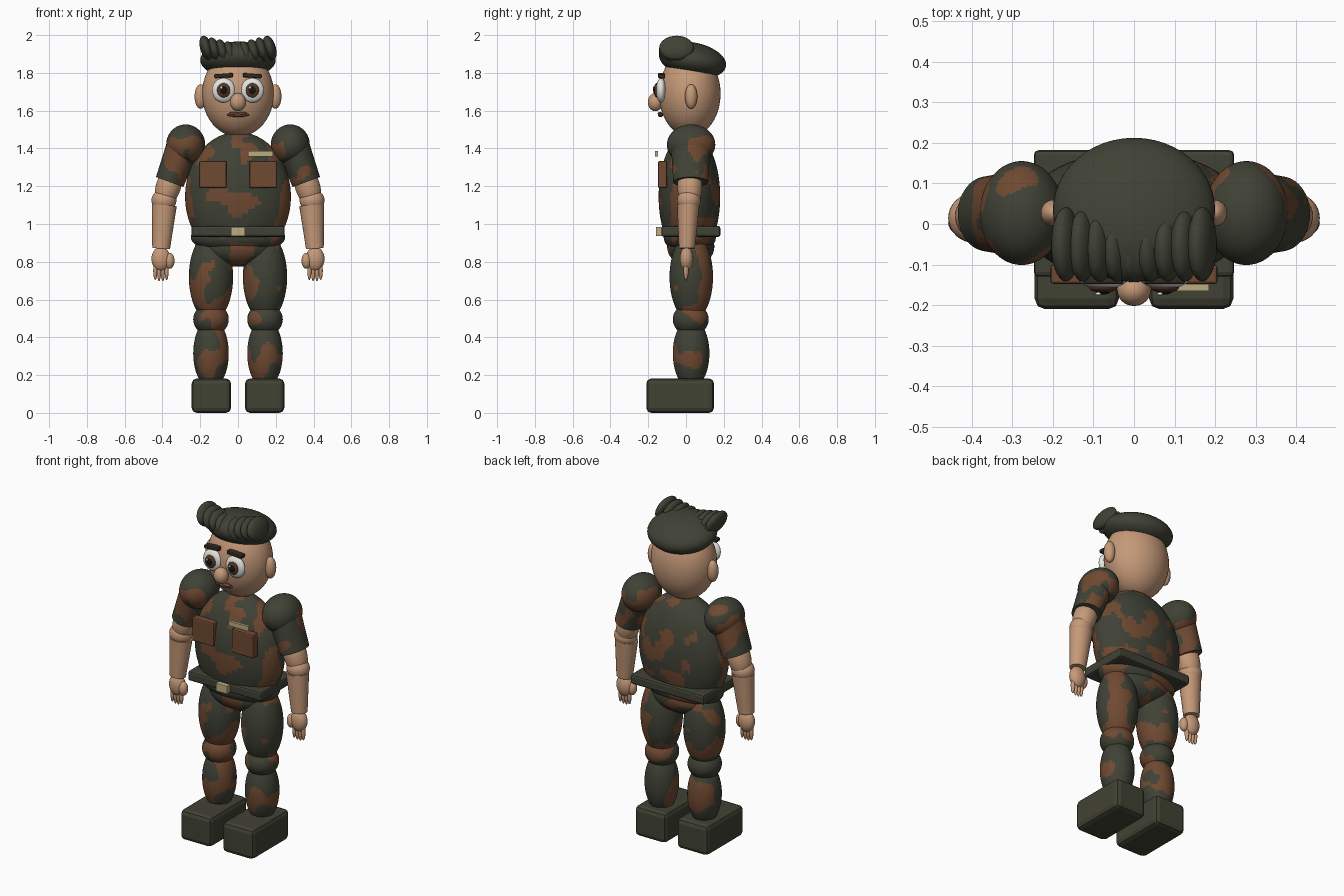
import bpy, bmesh, math
from mathutils import Matrix, Vector, Euler, noise

cube = bpy.data.objects.get("Cube")
if cube:
    bpy.data.objects.remove(cube)


def material(name, rgb):
    m = bpy.data.materials.new(name)
    m.use_nodes = True
    m.diffuse_color = (*rgb, 1)
    m.node_tree.nodes["Principled BSDF"].inputs["Base Color"].default_value = (*rgb, 1)
    return m


GREEN = material("dark green cloth", (.051, .054, .036))
BROWN = material("brown cloth", (.16, .067, .031))
BOOT = material("boot olive", (.053, .054, .034))
SKIN = material("skin", (.56, .32, .19))
TAN = material("tan", (.50, .42, .23))
WHITE = material("eye white", (.78, .78, .76))
IRIS = material("iris brown", (.085, .04, .02))
BLACK = material("pupil black", (.008, .007, .006))
BROW = material("brow brown", (.035, .022, .015))
LIP = material("lip brown", (.14, .06, .035))

# Larger brown patches of the uniform: centre and radius
PATCHES = [((.03, -.14, 1.09), .10), ((.26, -.03, 1.15), .09), ((.09, -.08, 1.40), .06),
           ((-.26, -.03, 1.1), .08), ((.2, .13, 1.3), .12), ((-.33, -.06, 1.33), .07),
           ((0, -.1, .84), .1)]


def camo(p):
    """True where the cloth is brown."""
    value = noise.noise(p * 8 + Vector((3.1, 7.7, 1.3))) + .3 * noise.noise(p * 19)
    for centre, radius in PATCHES:
        value += .5 * max(0, 1 - (p - Vector(centre)).length / radius)
    return value > .15


def finish(name, bm, mat, smooth=True):
    me = bpy.data.meshes.new(name)
    mats = [GREEN, BROWN] if mat == "camo" else [mat]
    for m in mats:
        me.materials.append(m)
    bmesh.ops.recalc_face_normals(bm, faces=bm.faces)
    for f in bm.faces:
        f.smooth = smooth
        if mat == "camo":
            f.material_index = int(camo(f.calc_center_median()))
    bm.to_mesh(me)
    bm.free()
    ob = bpy.data.objects.new(name, me)
    bpy.context.collection.objects.link(ob)
    return ob


def place(loc, size, rot=(0, 0, 0)):
    return Matrix.LocRotScale(Vector(loc), Euler(rot), Vector(size))


def ball(name, loc, radii, mat, rot=(0, 0, 0), seg=32):
    bm = bmesh.new()
    if mat == "camo":
        seg = 96
    bmesh.ops.create_uvsphere(bm, u_segments=seg, v_segments=seg // 2, radius=1,
                              matrix=place(loc, radii, rot))
    return finish(name, bm, mat)


def box(name, lo, hi, mat, bevel=.0, rot=(0, 0, 0)):
    lo, hi = Vector(lo), Vector(hi)
    bm = bmesh.new()
    bmesh.ops.create_cube(bm, size=1, matrix=place((lo + hi) / 2, hi - lo, rot))
    if bevel:
        bmesh.ops.bevel(bm, geom=bm.edges[:], offset=bevel, segments=2,
                        profile=.5, affect='EDGES')
    return finish(name, bm, mat, smooth=False)


def tube(name, a, b, ra, rb, mat, depth=1.0, rings=1):
    """Tapered limb section from a to b; depth widens it along y."""
    a, b = Vector(a), Vector(b)
    axis = b - a
    frame = Matrix.Translation(a) @ Matrix.Diagonal((1, 1, 1, 1))
    side = Vector((0, 1, 0)).cross(axis).normalized()
    seg = 48 if mat == "camo" else 24
    bm = bmesh.new()
    loops = []
    for i in range(rings + 1):
        t = i / rings
        r = ra + (rb - ra) * t
        loops.append([bm.verts.new(frame @ (axis * t + side * r * math.cos(u)
                      + Vector((0, depth * r * math.sin(u), 0))))
                      for u in (math.tau * k / seg for k in range(seg))])
    for p, q in zip(loops, loops[1:]):
        for k in range(seg):
            n = (k + 1) % seg
            bm.faces.new((p[k], p[n], q[n], q[k]))
    for ends in (loops[0], loops[-1]):
        bm.faces.new(ends)
    ob = finish(name, bm, mat)
    for o in bpy.context.selected_objects:
        o.select_set(False)
    bpy.context.view_layer.objects.active = ob
    ob.select_set(True)
    bpy.ops.object.shade_smooth_by_angle(angle=math.radians(40))
    return ob


# Trunk
ball("torso", (0, .018, 1.145), (.28, .163, .342), "camo")
ball("hips", (0, .02, .93), (.25, .138, .09), "camo")
ball("crotch", (0, .025, .88), (.2, .125, .105), "camo")
box("belt", (-.247, -.13, .932), (.247, .182, .99), GREEN, .012)
box("buckle", (-.038, -.16, .936), (.038, -.13, .985), TAN, .003)
box("name_tape", (.053, -.165, 1.358), (.185, -.148, 1.386), TAN)

# Head and face
ball("head", (0, .02, 1.69), (.19, .163, .228), SKIN, seg=48)
ball("nose", (0, -.162, 1.645), (.042, .04, .048), SKIN)
ball("mouth", (0, -.135, 1.578), (.058, .014, .012), LIP)
for s in (-1, 1):
    ball("mouth_bump", (s * .022, -.138, 1.585), (.026, .012, .009), LIP)

# Cap and the swept row of locks over the forehead
ball("cap", (0, .035, 1.868), (.2, .18, .093), GREEN, (math.radians(-11), 0, 0), 48)
for i in range(9):
    x = -.168 + .042 * i
    edge = min(1, abs(x) / .168)
    ball("lock", (x, -.065 + .015 * edge, 1.897 + .035 * edge),
         (.032, .078 + .014 * edge, .062 + .005 * edge), GREEN, (0, math.radians(-17), 0))

for s, side in ((-1, "right_"), (1, "left_")):
    # Face sides
    ball(side + "ear", (s * .198, .027, 1.675), (.032, .033, .065), SKIN)
    ball(side + "eye", (s * .076, -.132, 1.708), (.062, .028, .065), WHITE)
    ball(side + "iris", (s * .076, -.157, 1.708), (.035, .012, .038), IRIS)
    ball(side + "pupil", (s * .076, -.167, 1.708), (.017, .007, .019), BLACK)
    ball(side + "glint", (s * .076 - .012, -.172, 1.722), (.007, .004, .007), WHITE, seg=12)
    box(side + "brow", (s * .076 - .05, -.148, 1.774), (s * .076 + .05, -.11, 1.796),
        BROW, .006, (0, s * math.radians(4), 0))

    # Chest pocket with a flap
    box(side + "pocket", (s * .133 - .073, -.148, 1.19), (s * .133 + .073, -.1, 1.333),
        BROWN, .008)

    # Sleeve
    ball(side + "shoulder", (s * .277, .027, 1.42), (.103, .128, .107), "camo")
    tube(side + "sleeve", (s * .285, .025, 1.43), (s * .362, .025, 1.222),
         .088, .077, "camo", 1.2, 24)

    # Bare arm
    ball(side + "upper_arm", (s * .368, .02, 1.2), (.066, .066, .12), SKIN,
         (0, -s * math.radians(18), 0))
    ball(side + "elbow", (s * .392, .015, 1.125), (.066, .062, .06), SKIN)
    tube(side + "forearm", (s * .39, .012, 1.1), (s * .407, .005, .87),
         .066, .047, SKIN, .9, 4)

    # Hand
    ball(side + "palm", (s * .408, .003, .815), (.05, .036, .065), SKIN)
    ball(side + "thumb", (s * .362, -.005, .805), (.026, .026, .042), SKIN)
    for i in range(4):
        x = s * (.378 + .02 * i)
        length = .05 if i in (0, 3) else .056
        ball(side + "finger", (x, 0, .753), (.011, .013, length), SKIN, seg=16)

    # Leg
    ball(side + "thigh", (s * .143, .028, .72), (.117, .115, .235), "camo")
    ball(side + "knee", (s * .143, .025, .495), (.094, .095, .085), "camo")
    ball(side + "calf", (s * .143, .027, .315), (.094, .097, .185), "camo")
    box(side + "boot", (s * .141 - .104, -.21, 0), (s * .141 + .104, .148, .182), BOOT, .026)
